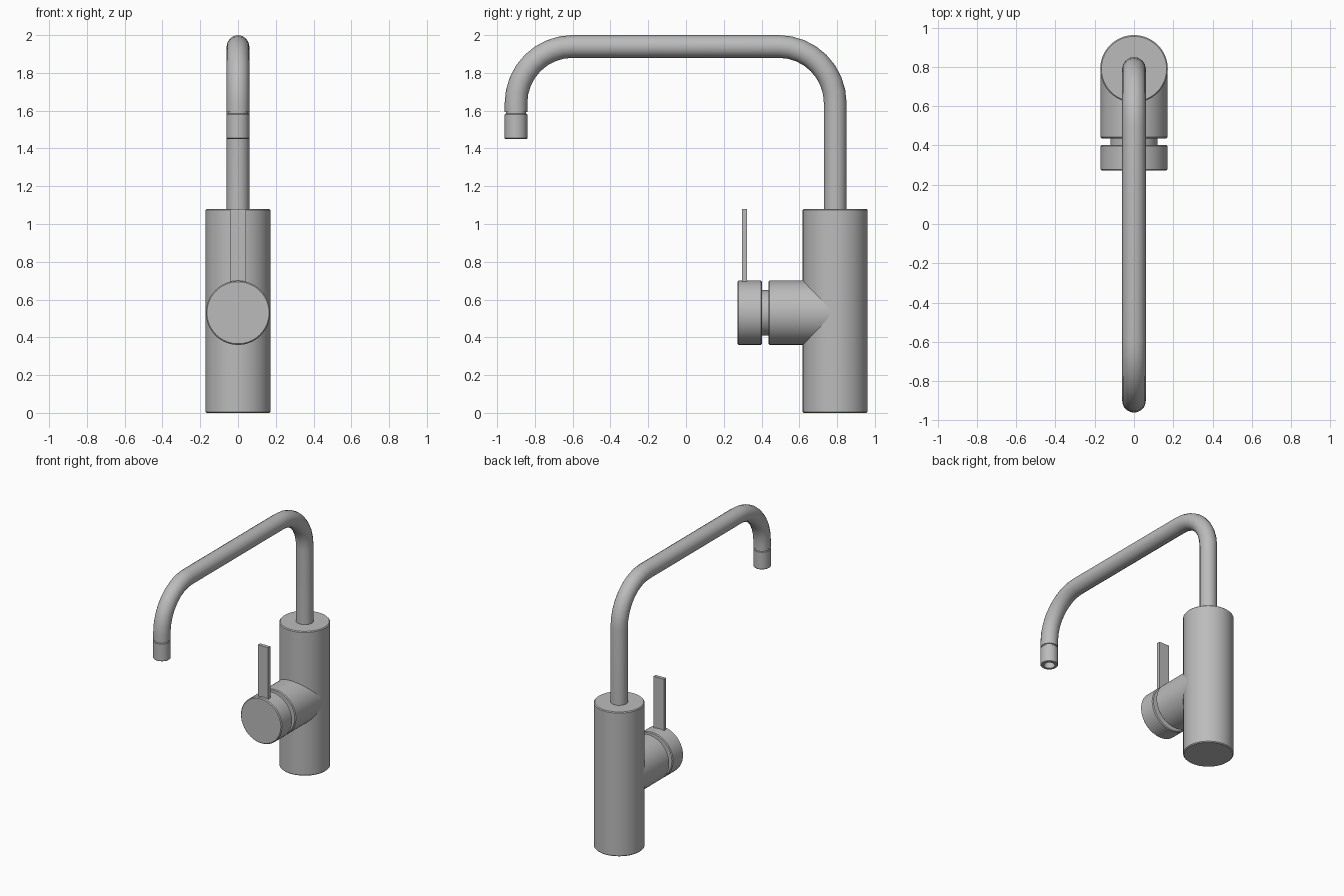
import bpy, bmesh, math
from mathutils import Matrix, Vector

if "Cube" in bpy.data.objects:
    bpy.data.objects.remove(bpy.data.objects["Cube"], do_unlink=True)

steel = bpy.data.materials.new("brushed_grey")
steel.use_nodes = True
GREY = (0.5, 0.5, 0.5, 1)
steel.diffuse_color = GREY
steel.node_tree.nodes["Principled BSDF"].inputs["Base Color"].default_value = GREY

BODY_Y, SPOUT_Y, KNOB_Z = 0.79, -0.9, 0.53


def finish(obj, angle=35):
    obj.data.materials.clear()
    obj.data.materials.append(steel)
    bpy.ops.object.select_all(action="DESELECT")
    obj.select_set(True)
    bpy.context.view_layer.objects.active = obj
    bpy.ops.object.shade_smooth_by_angle(angle=math.radians(angle))
    return obj


def add_mesh(name, bm, matrix=Matrix()):
    bmesh.ops.recalc_face_normals(bm, faces=bm.faces)
    mesh = bpy.data.meshes.new(name)
    bm.to_mesh(mesh)
    bm.free()
    obj = bpy.data.objects.new(name, mesh)
    obj.matrix_world = matrix
    bpy.context.collection.objects.link(obj)
    return finish(obj)


def lathe(name, profile, matrix, sides=64):
    """Spin (radius, height) pairs about local z; ends on the axis close the solid."""
    bm = bmesh.new()
    verts = [bm.verts.new((r, 0, h)) for r, h in profile]
    edges = [bm.edges.new(pair) for pair in zip(verts, verts[1:])]
    bmesh.ops.spin(bm, geom=verts + edges, cent=(0, 0, 0), axis=(0, 0, 1),
                   angle=math.tau, steps=sides)
    bmesh.ops.remove_doubles(bm, verts=bm.verts, dist=1e-5)
    return add_mesh(name, bm, matrix)


def drum(radius, low, high, edge):
    """Profile of a cylinder with chamfered rims."""
    return [(0, low), (radius - edge, low), (radius, low + edge),
            (radius, high - edge), (radius - edge, high), (0, high)]


# Upright body
lathe("body", drum(0.172, 0, 1.08, 0.006), Matrix.Translation((0, BODY_Y, 0)))

# Side valve: local z points back along +y
valve = Matrix.Translation((0, 0, KNOB_Z)) @ Matrix.Rotation(-math.pi / 2, 4, "X")
lathe("valve_housing", drum(0.17, 0.436, BODY_Y, 0.006), valve)
lathe("valve_neck", drum(0.12, 0.38, 0.46, 0.002), valve)
lathe("handle_knob", drum(0.17, 0.272, 0.402, 0.006), valve)

# Flat lever standing on the knob
bm = bmesh.new()
bmesh.ops.create_cube(bm, size=1)
bmesh.ops.scale(bm, vec=(0.086, 0.026, 0.44), verts=bm.verts)
add_mesh("handle_lever", bm, Matrix.Translation((0, 0.309, 0.86)))


# Bent spout pipe
def arc(cy, cz, radius, start, steps=8):
    angles = [math.radians(start + 90 * i / steps) for i in range(steps + 1)]
    return [Vector((0, cy + radius * math.cos(a), cz + radius * math.sin(a))) for a in angles]


bend, top = 0.3, 1.94
path = [Vector((0, BODY_Y, 1.04))]
path += arc(BODY_Y - bend, top - bend, bend, 0)
path += arc(SPOUT_Y + bend, top - bend, bend, 90)
path += [Vector((0, SPOUT_Y, 1.592))]
curve = bpy.data.curves.new("spout_pipe", "CURVE")
curve.dimensions = "3D"
curve.bevel_depth = 0.06
curve.bevel_resolution = 6
curve.use_fill_caps = True
spline = curve.splines.new("POLY")
spline.points.add(len(path) - 1)
for point, co in zip(spline.points, path):
    point.co = (*co, 1)
pipe = bpy.data.objects.new("spout_pipe", curve)
bpy.context.collection.objects.link(pipe)
bpy.ops.object.select_all(action="DESELECT")
pipe.select_set(True)
bpy.context.view_layer.objects.active = pipe
bpy.ops.object.convert(target="MESH")
finish(bpy.context.view_layer.objects.active)

# Nozzle with a recessed outlet, and the slim joint above it
tip = Matrix.Translation((0, SPOUT_Y, 0))
lathe("nozzle", [(0, 1.50), (0.038, 1.50), (0.038, 1.45), (0.056, 1.45), (0.06, 1.454),
                 (0.06, 1.58), (0.056, 1.584), (0, 1.584)], tip, 32)
lathe("nozzle_joint", drum(0.054, 1.57, 1.61, 0.001), tip, 32)
